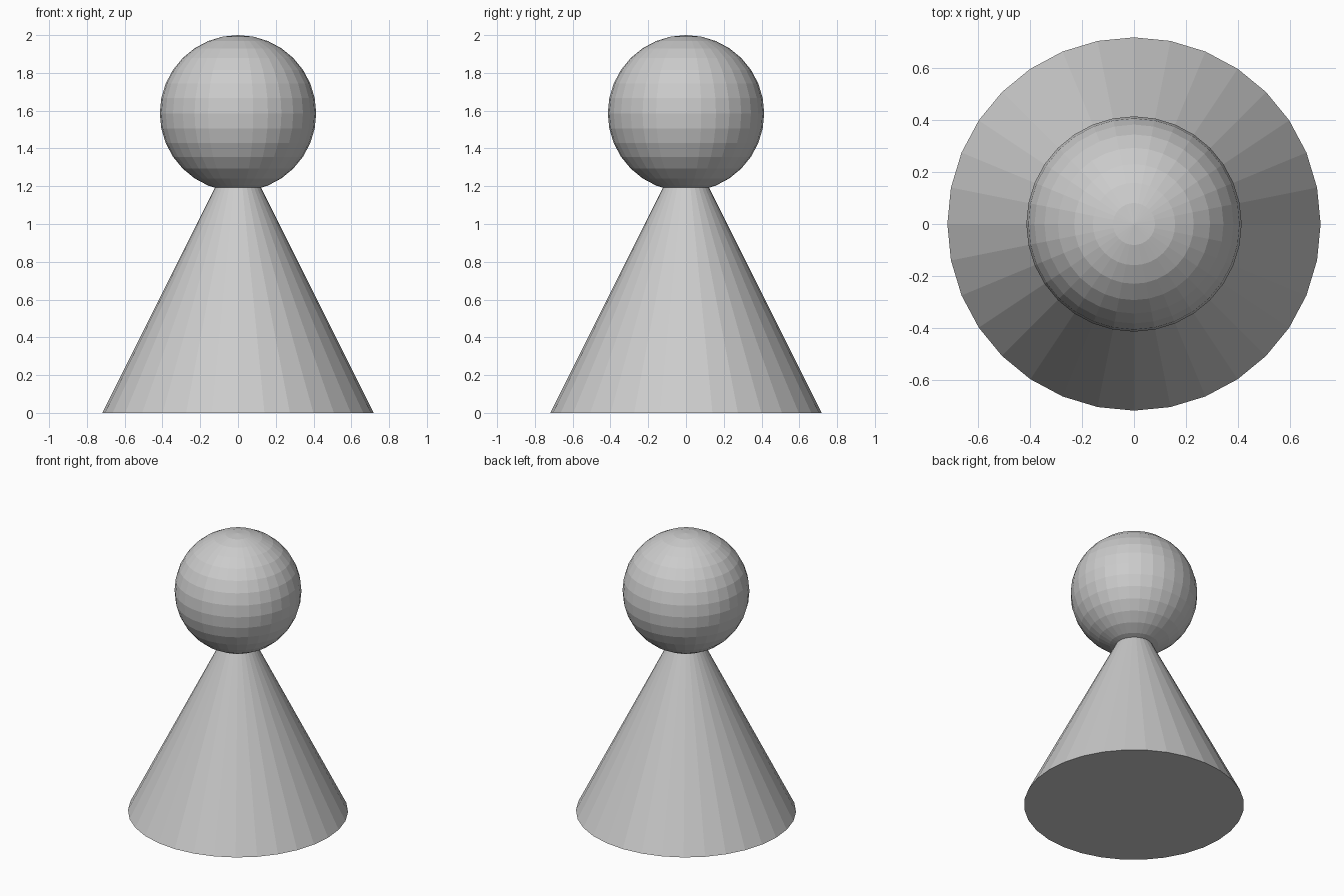
import bpy

if "Cube" in bpy.data.objects:
    bpy.data.objects.remove(bpy.data.objects["Cube"])

BASE_RADIUS = 0.718
BODY_HEIGHT = 2 * BASE_RADIUS
HEAD_RADIUS = 0.414

# Conical body, its tip hidden inside the head
bpy.ops.mesh.primitive_cone_add(vertices=32, radius1=BASE_RADIUS, radius2=0,
                                depth=BODY_HEIGHT, location=(0, 0, BODY_HEIGHT / 2))
bpy.context.object.name = "body_cone"

# Round head resting on the cone
bpy.ops.mesh.primitive_uv_sphere_add(segments=32, ring_count=16, radius=HEAD_RADIUS,
                                     location=(0, 0, 2 - HEAD_RADIUS))
bpy.context.object.name = "head_sphere"
